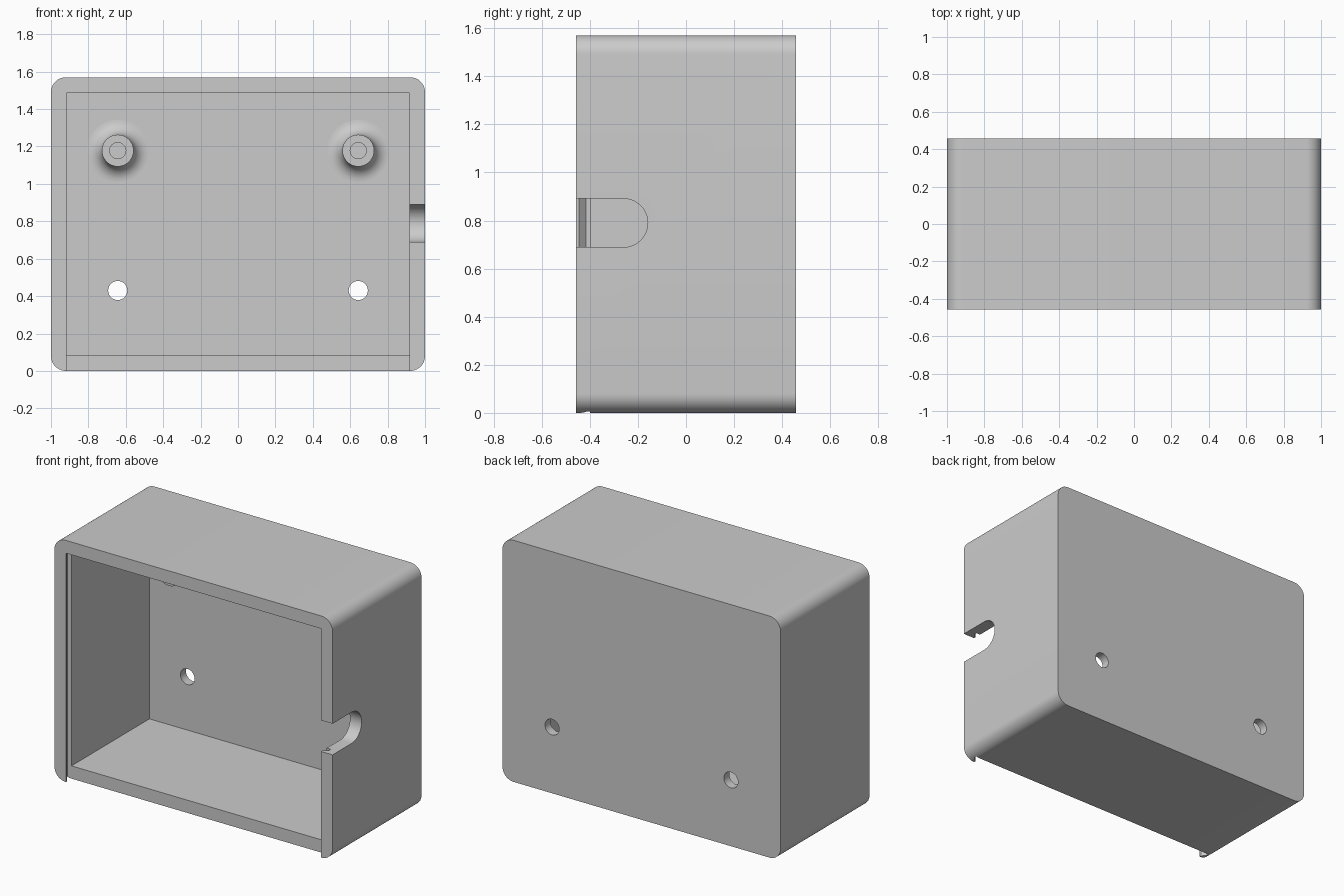
import bpy, bmesh
from math import pi, sin, cos, radians
from mathutils import Vector

cube = bpy.data.objects.get("Cube")
if cube:
    bpy.data.objects.remove(cube, do_unlink=True)

# Overall dimensions
W, H, D = 1.0, 1.57, 0.457      # half width, height, half depth
WALL, CORNER = 0.083, 0.08
BACK = 0.40                     # inner face of the back wall
SEAT = -0.40                    # depth at which the sliding lid rests
INNER, CEIL = W - WALL, H - WALL
POST_X, POST_Z, HOLE_Z = 0.643, 1.178, 0.43

grey = bpy.data.materials.new("grey plastic")
grey.use_nodes = True
color = (0.6, 0.6, 0.6, 1)
grey.diffuse_color = color
grey.node_tree.nodes["Principled BSDF"].inputs["Base Color"].default_value = color


def loft(name, rings, caps=True):
    """Skin a list of equal-length closed rings of points."""
    bm = bmesh.new()
    loops = [[bm.verts.new(p) for p in ring] for ring in rings]
    n = len(loops[0])
    for a, b in zip(loops, loops[1:]):
        for i in range(n):
            j = (i + 1) % n
            bm.faces.new((a[i], a[j], b[j], b[i]))
    if caps:
        bm.faces.new(loops[0])
        bm.faces.new(loops[-1])
    bmesh.ops.recalc_face_normals(bm, faces=bm.faces)
    mesh = bpy.data.meshes.new(name)
    bm.to_mesh(mesh)
    bm.free()
    mesh.materials.append(grey)
    obj = bpy.data.objects.new(name, mesh)
    bpy.context.collection.objects.link(obj)
    return obj


def rect(x, z0, z1, y):
    return [(-x, y, z0), (x, y, z0), (x, y, z1), (-x, y, z1)]


def circle(x, z, r, y, n=48):
    return [(x + r * cos(2 * pi * i / n), y, z + r * sin(2 * pi * i / n)) for i in range(n)]


def rounded_rect(y, steps=10):
    ring = []
    corners = [(W, H), (-W, H), (-W, 0), (W, 0)]
    for k, (cx, cz) in enumerate(corners):
        ox = cx - CORNER if cx > 0 else cx + CORNER
        oz = cz - CORNER if cz > 0 else cz + CORNER
        for i in range(steps + 1):
            a = pi / 2 * (k + i / steps)
            ring.append((ox + CORNER * cos(a), y, oz + CORNER * sin(a)))
    return ring


def select_only(obj):
    bpy.ops.object.select_all(action='DESELECT')
    obj.select_set(True)
    bpy.context.view_layer.objects.active = obj


def cut(obj, cutter):
    select_only(obj)
    mod = obj.modifiers.new("cut", 'BOOLEAN')
    mod.operation, mod.solver, mod.object = 'DIFFERENCE', 'EXACT', cutter
    bpy.ops.object.modifier_apply(modifier=mod.name)
    bpy.data.objects.remove(cutter, do_unlink=True)


def smooth(obj):
    select_only(obj)
    bpy.ops.object.shade_smooth_by_angle(angle=radians(30))


# Case body, hollowed from the front
case = loft("case", [rounded_rect(-D), rounded_rect(D)])
cut(case, loft("cavity", [rect(INNER, WALL, CEIL, y) for y in (-D - 0.1, BACK)]))

# Dovetail channel for a sliding lid, open at the bottom
lid_steps = [(-D - 0.1, 0), (-0.445, 0), (-0.415, 0.03), (SEAT, 0.03)]
cut(case, loft("lid_channel", [rect(INNER + g, -0.1, CEIL + g, y) for y, g in lid_steps]))

# Round-ended cable notch in the left wall
R, NOTCH_Z, NOTCH_Y = 0.101, 0.79, -0.26
arc = [(NOTCH_Y + R * cos(a), NOTCH_Z + R * sin(a))
       for a in (pi * (i / 20 - 0.5) for i in range(21))]
outline = [(-D - 0.1, NOTCH_Z - R)] + arc + [(-D - 0.1, NOTCH_Z + R)]
cut(case, loft("notch", [[(x, y, z) for y, z in outline] for x in (0.7, W + 0.1)]))

# Two screw holes through the back
for side in (-1, 1):
    cut(case, loft("hole", [circle(side * POST_X, HOLE_Z, 0.051, y) for y in (0.3, D + 0.1)]))
smooth(case)

# Two hollow posts with flared feet on the back wall
POST_R, BORE, FLARE, TIP = 0.085, 0.043, 0.08, 0.21
profile = [(BORE, BACK - 0.005), (BORE, TIP), (POST_R, TIP)]
for i in range(11):
    a = pi / 2 * i / 10
    profile.append((POST_R + FLARE * (1 - cos(a)), BACK - FLARE * (1 - sin(a))))
profile.append((POST_R + FLARE, BACK + 0.02))
for side, label in ((-1, "right"), (1, "left")):
    post = loft(label + "_post", [circle(side * POST_X, POST_Z, r, y) for r, y in profile])
    smooth(post)
